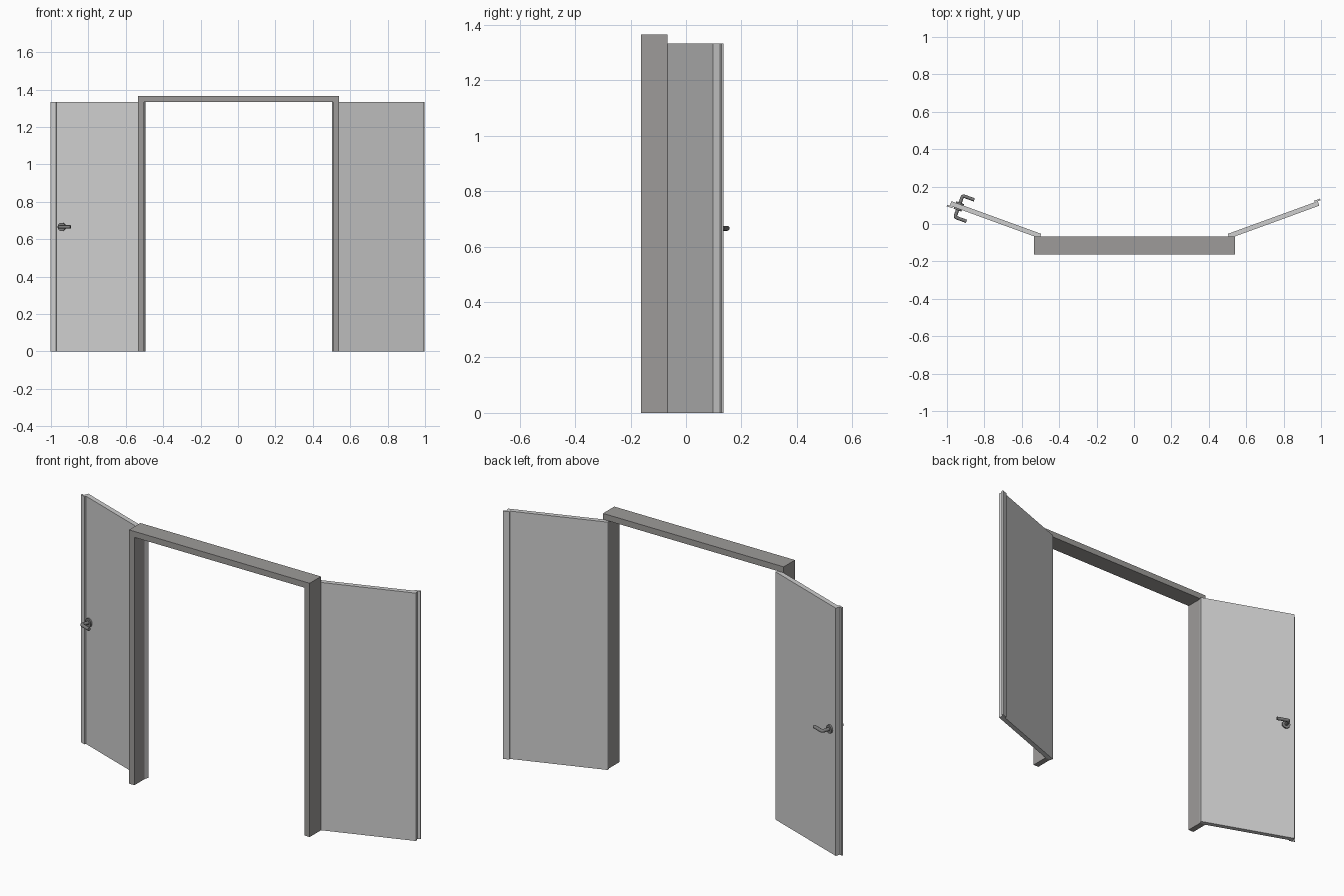
import bpy, bmesh, math
from mathutils import Matrix

if "Cube" in bpy.data.objects:
    bpy.data.objects.remove(bpy.data.objects["Cube"])


def material(name, rgb):
    m = bpy.data.materials.new(name)
    m.diffuse_color = (*rgb, 1)
    m.use_nodes = True
    m.node_tree.nodes["Principled BSDF"].inputs["Base Color"].default_value = m.diffuse_color
    return m


LEAF = material("light_grey_paint", (0.62, 0.62, 0.62))
FRAME = material("warm_grey_frame", (0.34, 0.33, 0.32))
METAL = material("dark_grey_metal", (0.20, 0.20, 0.20))

H = 1.333          # leaf height
T = 0.0255         # leaf thickness
L = 0.512          # leaf width
ANGLE = math.radians(20)


def prism(name, pts, h, mat, place=None, axis="Z"):
    """Extrude a closed outline along z (plan) or y (elevation)."""
    bm = bmesh.new()
    if axis == "Z":
        vs = [bm.verts.new((a, b, 0)) for a, b in pts]
        move = (0, 0, h)
    else:
        vs = [bm.verts.new((a, 0, b)) for a, b in pts]
        move = (0, h, 0)
    face = bm.faces.new(vs)
    out = bmesh.ops.extrude_face_region(bm, geom=[face])
    bmesh.ops.translate(bm, vec=move, verts=[g for g in out["geom"] if isinstance(g, bmesh.types.BMVert)])
    if place:
        bm.transform(place)
    bmesh.ops.recalc_face_normals(bm, faces=bm.faces)
    me = bpy.data.meshes.new(name)
    bm.to_mesh(me)
    bm.free()
    me.materials.append(mat)
    ob = bpy.data.objects.new(name, me)
    bpy.context.collection.objects.link(ob)
    return ob


# Door frame: one portal outline, two jambs and a head
X0, X1, TOP, W = -0.535, 0.540, 1.365, 0.032
portal = prism("door_frame", [(X0, 0), (X0, TOP), (X1, TOP), (X1, 0), (X1 - W, 0),
                              (X1 - W, H), (X0 + W, H), (X0 + W, 0)],
               0.096, FRAME, Matrix.Translation((0, -0.162, 0)), "Y")

# Door leaves: local x runs from hinge to free edge, local y is thickness
right = Matrix.Translation((0.510, -0.077, 0)) @ Matrix.Rotation(ANGLE, 4, "Z")
left = (Matrix.Translation((-0.504, -0.077, 0)) @ Matrix.Scale(-1, 4, (1, 0, 0))
        @ Matrix.Rotation(ANGLE, 4, "Z"))
S, E, B = 0.0085, 0.016, 0.017   # overlap strip: depth, overhang, lap on the leaf
prism("right_leaf", [(0, 0), (L, 0), (L, T), (L + E, T), (L + E, T + S),
                     (L - B, T + S), (L - B, T), (0, T)], H, LEAF, right)
prism("left_leaf", [(0, 0), (L - B, 0), (L - B, -S), (L + E - 0.002, -S),
                    (L + E - 0.002, 0), (L, 0), (L, T), (0, T)], H, LEAF, left)


# Lever handles on both sides of the left leaf
def tube(bm, path, r, n=16):
    """Round tube in a plane of constant z, mitred at its bends."""
    rings = []
    for i, (x, y) in enumerate(path):
        a, b = path[max(i - 1, 0)], path[min(i + 1, len(path) - 1)]
        d = math.atan2(b[1] - a[1], b[0] - a[0])
        rings.append([bm.verts.new((x - math.sin(d) * r * math.cos(k), y + math.cos(d) * r * math.cos(k),
                                    r * math.sin(k)))
                      for k in (2 * math.pi * j / n for j in range(n))])
    for p, q in zip(rings, rings[1:]):
        for j in range(n):
            bm.faces.new((p[j], p[(j + 1) % n], q[(j + 1) % n], q[j]))
    bm.faces.new(rings[0])
    bm.faces.new(rings[-1])


def handle(name, side):
    bm = bmesh.new()
    face, reach, c = T / 2, 0.061, 0.010
    bend = [(-c + c * math.cos(a), reach - c + c * math.sin(a))
            for a in (math.radians(15 * k) for k in range(7))]
    tube(bm, [(0, face)] + bend + [(-0.066, reach)], 0.009)
    rose = Matrix.Translation((0, face + 0.004, 0)) @ Matrix.Rotation(math.pi / 2, 4, "X")
    bmesh.ops.create_cone(bm, cap_ends=True, segments=32, radius1=0.022, radius2=0.022,
                          depth=0.009, matrix=rose)
    bm.transform(left @ Matrix.Translation((0.465, T / 2, 0.666))
                 @ Matrix.Scale(side, 4, (0, 1, 0)))
    bmesh.ops.recalc_face_normals(bm, faces=bm.faces)
    me = bpy.data.meshes.new(name)
    bm.to_mesh(me)
    bm.free()
    me.materials.append(METAL)
    ob = bpy.data.objects.new(name, me)
    bpy.context.collection.objects.link(ob)
    bpy.ops.object.select_all(action="DESELECT")
    ob.select_set(True)
    bpy.context.view_layer.objects.active = ob
    bpy.ops.object.shade_smooth_by_angle(angle=math.radians(35))


handle("back_handle", 1)
handle("front_handle", -1)
